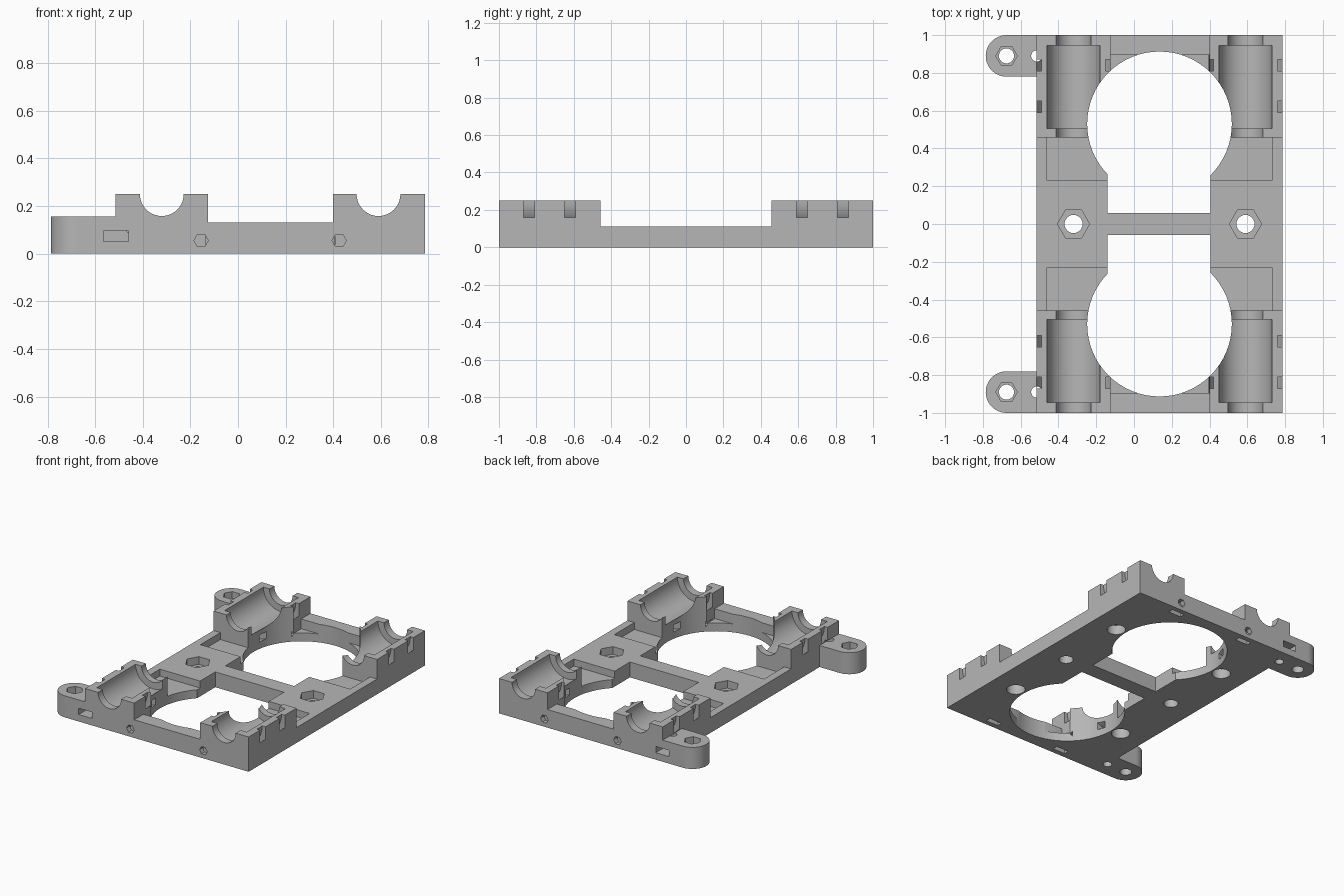
import bpy
import math
from mathutils import Matrix

default = bpy.data.objects.get("Cube")
if default:
    bpy.data.objects.remove(default, do_unlink=True)

grey = bpy.data.materials.new("light grey plastic")
grey.use_nodes = True
colour = (0.47, 0.47, 0.47, 1)
grey.diffuse_color = colour
grey.node_tree.nodes["Principled BSDF"].inputs["Base Color"].default_value = colour


def box(x0, x1, y0, y1, z0, z1):
    bpy.ops.mesh.primitive_cube_add(size=1)
    ob = bpy.context.object
    ob.data.transform(Matrix.Translation(((x0 + x1) / 2, (y0 + y1) / 2, (z0 + z1) / 2))
                      @ Matrix.Diagonal((x1 - x0, y1 - y0, z1 - z0, 1)))
    return ob


def prism(sides, r, centre, length, axis="Z", turn=0.0):
    """Regular prism centred on a point, running along Z or Y."""
    bpy.ops.mesh.primitive_cylinder_add(vertices=sides, radius=r, depth=length)
    ob = bpy.context.object
    m = Matrix.Rotation(turn, 4, "Z")
    if axis == "Y":
        m = Matrix.Rotation(math.pi / 2, 4, "X") @ m
    ob.data.transform(Matrix.Translation(centre) @ m)
    return ob


def combine(target, tool, operation="DIFFERENCE"):
    mod = target.modifiers.new("bool", "BOOLEAN")
    mod.operation = operation
    mod.solver = "EXACT"
    mod.object = tool
    bpy.context.view_layer.objects.active = target
    bpy.ops.object.modifier_apply(modifier=mod.name)
    bpy.data.objects.remove(tool, do_unlink=True)


def span(s, a, b):
    return sorted((s * a, s * b))


LEFT, RIGHT = -0.515, 0.785       # frame sides
IN_L, IN_R = -0.125, 0.40         # inner faces of the bearing blocks
RODS = (-0.32, 0.59)              # rod centre lines
TOP, FLOOR, BLOCK = 0.25, 0.06, 0.457
HEX_X = math.pi / 6               # puts a hexagon corner on the x axis

# Solid frame, lowered in the middle
frame = box(LEFT, RIGHT, -1, 1, 0, TOP)
frame.name = "carriage_frame"
combine(frame, box(-1, 1, -BLOCK, BLOCK, 0.11, 0.5))

for s in (-1, 1):
    # End beam between the blocks, recessed floor and rectangular pockets
    combine(frame, box(IN_L, IN_R, *span(s, 0.4, 1.1), 0.13, 0.5))
    combine(frame, box(IN_L, IN_R, *span(s, 0.4, 0.895), FLOOR, 0.4))
    combine(frame, box(-0.46, 0.73, *span(s, 0.23, BLOCK), FLOOR, 0.45))

    # Mounting ear with a rounded end
    ear = box(-0.675, LEFT + 0.02, *span(s, 0.78, 1), 0, 0.155)
    combine(ear, prism(40, 0.11, (-0.675, s * 0.89, 0.0775), 0.155), "UNION")
    combine(frame, ear, "UNION")
    combine(frame, prism(24, 0.04, (-0.675, s * 0.89, 0.1), 0.4))
    combine(frame, prism(6, 0.057, (-0.675, s * 0.89, 0.2), 0.2, turn=HEX_X))
    combine(frame, prism(16, 0.03, (LEFT, s * 0.89, 0.055), 0.2))
    combine(frame, box(-0.565, -0.46, *span(s, 0.84, 1.1), 0.05, 0.095))

    # Large round opening with its straight-sided extension
    combine(frame, prism(64, 0.383, (0.135, s * 0.53, 0.1), 0.6))
    combine(frame, box(-0.14, 0.405, *span(s, 0.058, 0.5), -0.2, 0.4))

    for x in RODS:
        # Rod groove, wider bearing seat, blind hole below
        combine(frame, prism(40, 0.092, (x, s * 0.73, TOP), 0.8, "Y"))
        combine(frame, prism(48, 0.14, (x, s * 0.725, TOP), 0.44, "Y"))
        combine(frame, prism(24, 0.062, (x, s * 0.52, 0), 0.14))
        # Curved strap channels around the bearing
        for y in (0.62, 0.84):
            ring = prism(48, 0.215, (x, s * y, TOP), 0.06, "Y")
            combine(ring, prism(48, 0.17, (x, s * y, TOP), 0.2, "Y"))
            combine(frame, ring)

    # Screw holes in the end beams, with nut slots from underneath
    for x in (-0.155, 0.425):
        combine(frame, prism(6, 0.03, (x, s * 0.95, 0.055), 0.3, "Y", HEX_X))
        combine(frame, box(x - 0.05, x + 0.05, *span(s, 0.927, 0.963), -0.1, 0.1))

# Nut recesses and bolt holes in the middle
for x in RODS:
    combine(frame, prism(24, 0.048, (x, 0, 0.05), 0.4))
    combine(frame, prism(6, 0.085, (x, 0, 0.155), 0.2, turn=HEX_X))

frame.data.materials.clear()
frame.data.materials.append(grey)
for p in frame.data.polygons:
    p.material_index = 0
bpy.ops.object.select_all(action="DESELECT")
frame.select_set(True)
bpy.context.view_layer.objects.active = frame
bpy.ops.object.shade_smooth_by_angle(angle=math.radians(20))
